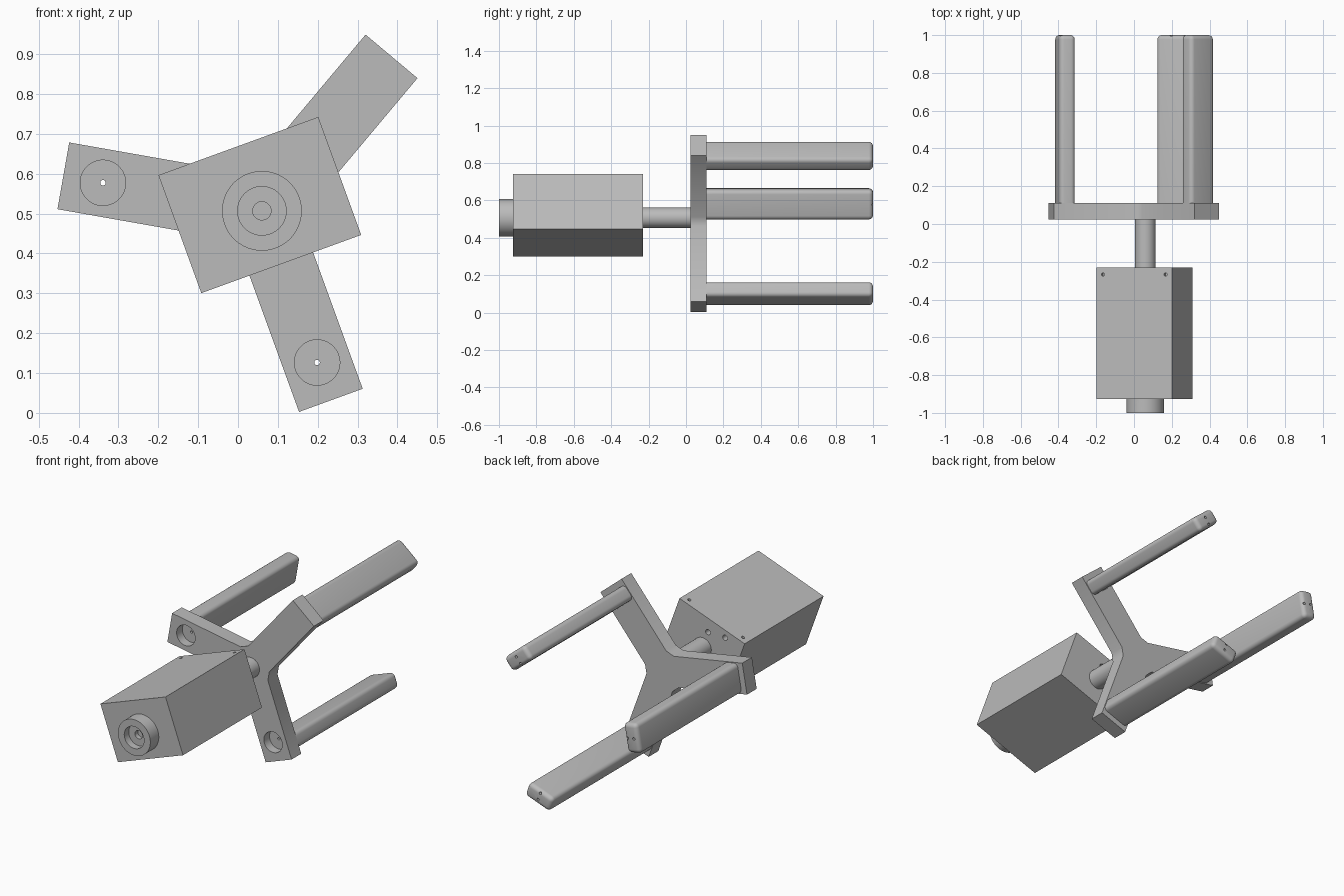
import bpy, bmesh
from math import radians, pi
from mathutils import Matrix, Vector

if "Cube" in bpy.data.objects:
    bpy.data.objects.remove(bpy.data.objects["Cube"])

grey = bpy.data.materials.new("machined grey")
grey.use_nodes = True
grey.diffuse_color = (0.5, 0.5, 0.5, 1)
grey.node_tree.nodes["Principled BSDF"].inputs["Base Color"].default_value = (0.5, 0.5, 0.5, 1)

AXIS = Vector((0.06, 0, 0.507))      # drive axis, running along y
ARMS = [50, 170, 290]
TILT = 20                            # roll of the motor housing


def frame(angle):
    """Local x points outward from the drive axis at the given angle."""
    return Matrix.Translation(AXIS) @ Matrix.Rotation(-radians(angle), 4, 'Y')


def finish(name, bm, matrix):
    bm.transform(matrix)
    bmesh.ops.recalc_face_normals(bm, faces=bm.faces)
    mesh = bpy.data.meshes.new(name)
    bm.to_mesh(mesh)
    bm.free()
    mesh.materials.append(grey)
    obj = bpy.data.objects.new(name, mesh)
    bpy.context.collection.objects.link(obj)
    return obj


def block(name, centre, size, matrix, round_radius=0):
    bm = bmesh.new()
    bmesh.ops.create_cube(bm, size=1)
    bm.transform(Matrix.Translation(centre) @ Matrix.Diagonal((*size, 1)))
    if round_radius:
        root = min(v.co.y for v in bm.verts) + 0.001
        edges = [e for e in bm.edges if max(v.co.y for v in e.verts) > root]
        bmesh.ops.bevel(bm, geom=edges, offset=round_radius, segments=5,
                        profile=0.5, affect='EDGES', clamp_overlap=True)
    return finish(name, bm, matrix)


def rod(name, start, end, radius, matrix, sides=48):
    start, end = Vector(start), Vector(end)
    span = end - start
    bm = bmesh.new()
    bmesh.ops.create_cone(bm, cap_ends=True, segments=sides, radius1=radius,
                          radius2=radius, depth=span.length)
    turn = span.to_track_quat('Z', 'Y').to_matrix().to_4x4()
    bm.transform(Matrix.Translation((start + end) / 2) @ turn)
    return finish(name, bm, matrix)


def select(obj):
    bpy.ops.object.select_all(action='DESELECT')
    obj.select_set(True)
    bpy.context.view_layer.objects.active = obj


def cut(obj, cutters):
    select(obj)
    for cutter in cutters:
        mod = obj.modifiers.new("hole", 'BOOLEAN')
        mod.operation = 'DIFFERENCE'
        mod.solver = 'EXACT'
        mod.object = cutter
        bpy.ops.object.modifier_apply(modifier=mod.name)
        bpy.data.objects.remove(cutter)


def smooth(obj):
    select(obj)
    bpy.ops.object.shade_smooth_by_angle(angle=radians(35))


def hole(start, end, radius, matrix, sides=24):
    return rod("cutter", start, end, radius, matrix, sides)


# Motor housing with lid screw holes and mounting holes on the back
body = frame(TILT)
housing = block("motor_housing", (0, -0.578, 0.0155), (0.427, 0.695, 0.315), body)
holes = [hole((x, y, 0.15), (x, y, 0.2), 0.009, body, 12)
         for x in (-0.176, 0.176) for y in (-0.887, -0.267)]
holes += [hole((x, -0.27, z), (x, -0.2, z), 0.015, body, 16)
          for x, z in ((-0.1, 0.133), (0, 0.1), (0.1, 0.133))]
cut(housing, holes)
smooth(housing)

# Front collar: stepped bore and a radial set screw hole
collar = rod("front_collar", (0, -1, 0), (0, -0.925, 0), 0.1, body, 64)
cut(collar, [hole((0, -1.02, 0), (0, -0.96, 0), 0.061, body, 48),
             hole((0, -1.02, 0), (0, -0.935, 0), 0.023, body),
             hole((0, -0.957, 0.03), (0, -0.957, 0.12), 0.02, body)])
smooth(collar)

# Drive shaft
shaft = rod("drive_shaft", (0, -0.23, 0), (0, 0.026, 0), 0.055, body)
smooth(shaft)

# Three-armed plate with small chamfers between the arms
bm = bmesh.new()
outline = []
for angle in ARMS:
    for r, t in ((0.078, -0.085), (0.506, -0.085), (0.506, 0.085), (0.078, 0.085)):
        outline.append(bm.verts.new(frame(angle) @ Vector((r, 0.025, t))))
face = bm.faces.new(outline)
grown = bmesh.ops.extrude_face_region(bm, geom=[face])["geom"]
bmesh.ops.translate(bm, vec=(0, 0.085, 0),
                    verts=[g for g in grown if isinstance(g, bmesh.types.BMVert)])
plate = finish("arm_plate", bm, Matrix.Identity(4))
holes = [hole((0, 0.095, 0), (0, 0.13, 0), 0.02, body),
         hole((0.07, 0.068, 0), (0.15, 0.068, 0), 0.02, frame(230))]
for angle in ARMS:
    holes.append(hole((0.405, 0, 0), (0.405, 0.075, 0), 0.057, frame(angle), 48))
    holes.append(hole((0.405, 0.05, 0), (0.405, 0.15, 0), 0.007, frame(angle), 12))
cut(plate, holes)
smooth(plate)

# Rounded gripping fingers, each drilled along its length
for number, angle in enumerate(ARMS, 1):
    arm = frame(angle)
    finger = block(f"finger_{number}", (0.432, 0.555, 0), (0.084, 0.89, 0.162), arm, 0.023)
    cut(finger, [hole((0.405, 0, 0), (0.405, 1.1, 0), 0.007, arm, 12),
                 hole((0.445, 0.96, 0), (0.445, 1.1, 0), 0.007, arm, 12)])
    smooth(finger)
